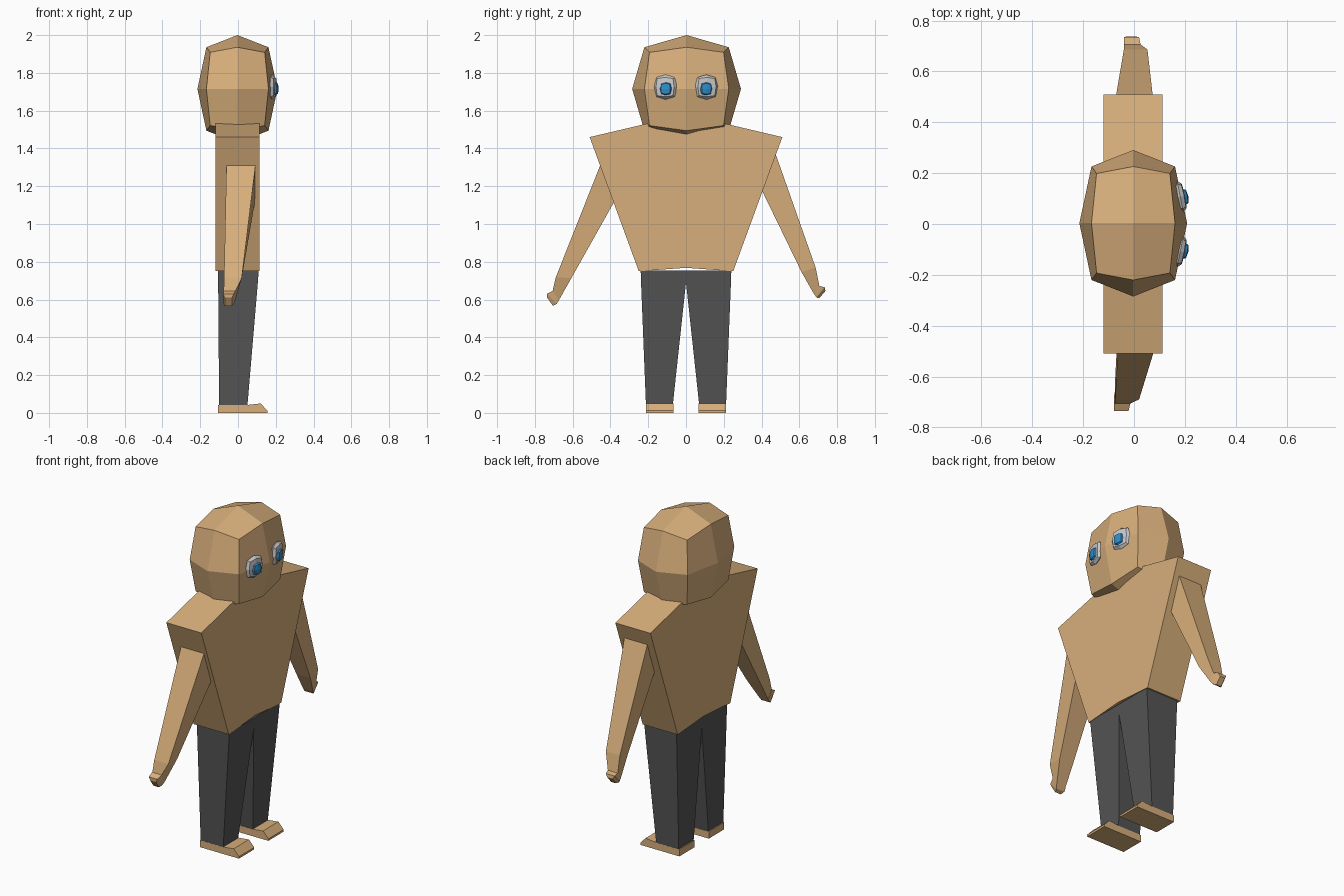
import bpy, bmesh, math
from mathutils import Vector, Matrix

if "Cube" in bpy.data.objects:
    bpy.data.objects.remove(bpy.data.objects["Cube"])


def material(name, rgb):
    m = bpy.data.materials.new(name)
    m.diffuse_color = (*rgb, 1)
    m.use_nodes = True
    m.node_tree.nodes["Principled BSDF"].inputs["Base Color"].default_value = m.diffuse_color
    return m


SKIN = material("skin", (0.69, 0.43, 0.20))
CLOTH = material("dark_cloth", (0.09, 0.09, 0.09))
BLUE = material("blue", (0.03, 0.27, 0.60))


def finish(name, bm, mat):
    bmesh.ops.recalc_face_normals(bm, faces=bm.faces)
    mesh = bpy.data.meshes.new(name)
    bm.to_mesh(mesh)
    bm.free()
    if mat:
        mesh.materials.append(mat)
    ob = bpy.data.objects.new(name, mesh)
    bpy.context.collection.objects.link(ob)
    return ob


def loft(name, rings, mat):
    """Skin a run of equal-sized rings and cap both ends."""
    bm = bmesh.new()
    vs = [[bm.verts.new(p) for p in r] for r in rings]
    n = len(rings[0])
    for a, b in zip(vs, vs[1:]):
        for i in range(n):
            j = (i + 1) % n
            bm.faces.new((a[i], a[j], b[j], b[i]))
    bm.faces.new(vs[0])
    bm.faces.new(vs[-1])
    return finish(name, bm, mat)


def rounded_block(name, centre, radii, mat, turn=0):
    """Cube split once and rounded: 24 flat faces."""
    bm = bmesh.new()
    bmesh.ops.create_cube(bm, size=2)
    bmesh.ops.subdivide_edges(bm, edges=bm.edges[:], cuts=1, use_grid_fill=True)
    shrink = {1: 1.0, 2: 0.775, 3: 0.68}
    for v in bm.verts:
        v.co *= shrink[sum(abs(c) > 0.5 for c in v.co)]
    bm.transform(Matrix.Translation(centre) @ Matrix.Rotation(turn, 4, 'Z')
                 @ Matrix.Diagonal((*radii, 1)))
    return finish(name, bm, mat)


# Head
rounded_block("head", (-0.003, 0.003, 1.715), (0.212, 0.288, 0.285), SKIN)

# Torso: profile across the shoulders, extruded front to back
torso = [(-0.51, 1.46), (0, 1.58), (0.51, 1.46), (0.25, 0.75), (0, 0.768), (-0.25, 0.75)]
loft("torso", [[(x, y, z) for y, z in torso] for x in (-0.12, 0.113)], SKIN)

# Arm sections: outer (y, z), inner (y, z), back x, front x
ARMS = {
    "right": (-1, [((0.430, 1.372), (0.345, 1.180), -0.060, 0.100),
                   ((0.690, 0.716), (0.606, 0.715), -0.074, 0.020),
                   ((0.706, 0.646), (0.672, 0.598), -0.076, -0.014)],
              [((0.706, 0.646), (0.672, 0.598), -0.078, -0.014),
               ((0.736, 0.630), (0.684, 0.577), -0.078, -0.022),
               ((0.735, 0.610), (0.705, 0.567), -0.070, -0.032)]),
    "left": (1, [((0.450, 1.440), (0.362, 1.260), -0.080, 0.080),
                 ((0.686, 0.770), (0.612, 0.745), -0.040, 0.053),
                 ((0.706, 0.672), (0.676, 0.632), -0.040, 0.026)],
             [((0.706, 0.672), (0.676, 0.632), -0.040, 0.026),
              ((0.735, 0.665), (0.690, 0.612), -0.040, 0.020),
              ((0.738, 0.645), (0.705, 0.607), -0.028, 0.005)]),
}
for side, (s, arm, hand) in ARMS.items():
    for part, sections in (("arm", arm), ("hand", hand)):
        loft(f"{side}_{part}",
             [[(b, s * o[0], o[1]), (f, s * o[0], o[1]),
               (f, s * i[0], i[1]), (b, s * i[0], i[1])]
              for o, i, b, f in sections], SKIN)

for side, s in (("right", -1), ("left", 1)):
    # Trouser leg: back x, front x, inner y, outer y, z
    legs = [(-0.100, 0.050, 0.070, 0.212, 0.04),
            (-0.105, 0.105, 0.000, 0.238, 0.69),
            (-0.105, 0.110, 0.000, 0.240, 0.755)]
    loft(f"{side}_leg",
         [[(b, s * i, z), (f, s * i, z), (f, s * o, z), (b, s * o, z)]
          for b, f, i, o, z in legs], CLOTH)

    # Foot: side profile with a sloped toe
    foot = [(-0.105, 0), (0.155, 0), (0.155, 0.012), (0.12, 0.05), (0.05, 0.042), (-0.105, 0.042)]
    loft(f"{side}_foot", [[(x, s * y, z) for x, z in foot] for y in (0.067, 0.213)], SKIN)

    # Eye, angled to follow the face
    turn = s * math.radians(11.5)
    rounded_block(f"{side}_eyeball", (0.182, s * 0.108, 1.725), (0.02, 0.063, 0.066), None, turn)
    rounded_block(f"{side}_iris", (0.196, s * 0.106, 1.716), (0.018, 0.033, 0.036), BLUE, turn)
